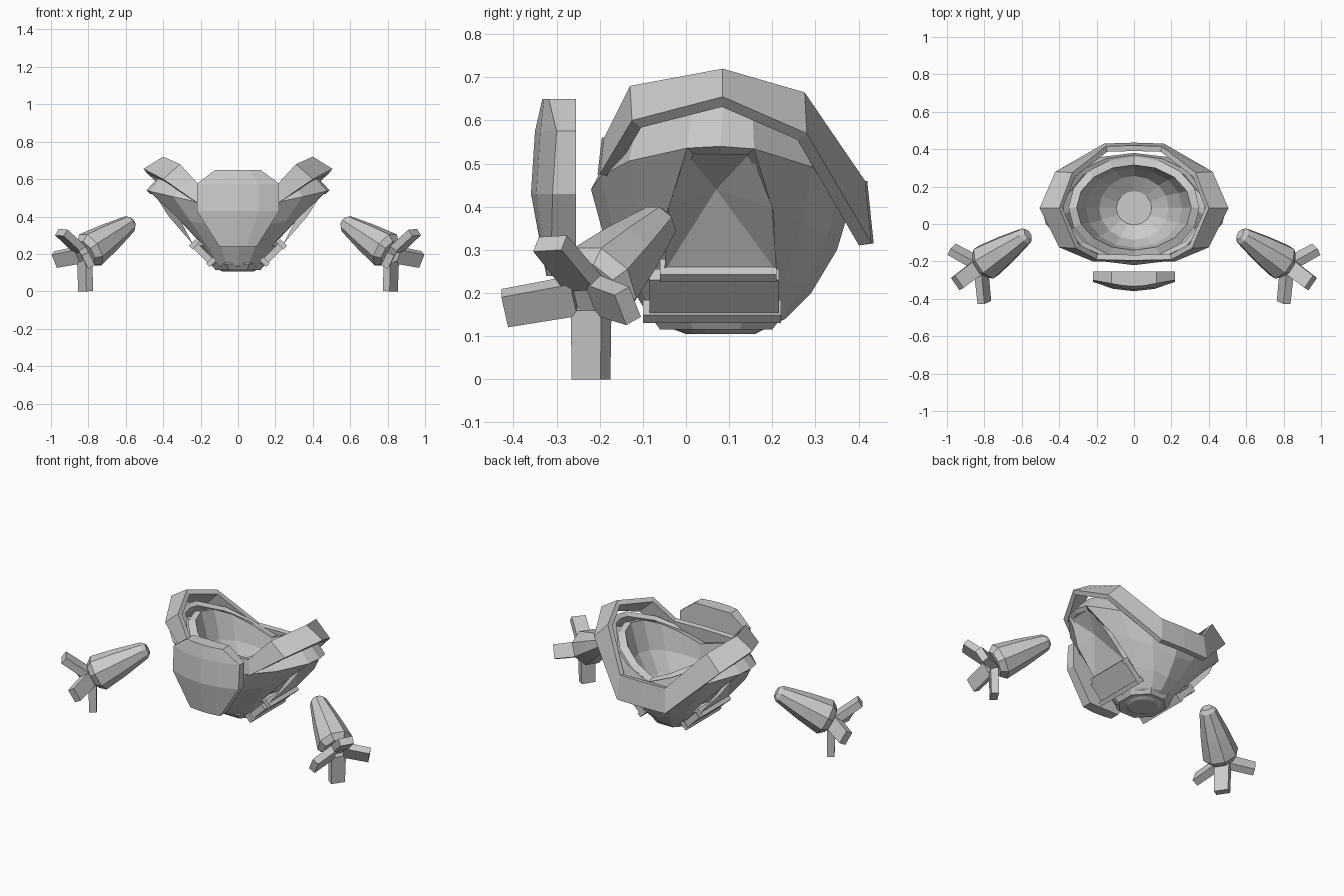
import bpy, bmesh
from math import cos, sin, radians, pi, tau
from mathutils import Vector

if "Cube" in bpy.data.objects:
    bpy.data.objects.remove(bpy.data.objects["Cube"])


def make(name, verts, faces, fix=True):
    me = bpy.data.meshes.new(name)
    me.from_pydata([tuple(v) for v in verts], [], faces)
    if fix:
        bm = bmesh.new()
        bm.from_mesh(me)
        bmesh.ops.recalc_face_normals(bm, faces=bm.faces)
        bm.to_mesh(me)
        bm.free()
    ob = bpy.data.objects.new(name, me)
    bpy.context.collection.objects.link(ob)
    return ob


def mirror(ob):
    m = ob.modifiers.new("mirror", 'MIRROR')
    m.use_clip = True
    return ob


def thicken(ob, t):
    s = ob.modifiers.new("thickness", 'SOLIDIFY')
    s.thickness = t
    s.offset = -1
    return ob


def bowl(name, rings, n, warp={}, hole=()):
    """Saddle-rimmed bowl; ring = half width, y front, y back, z side, z front, z back."""
    verts, faces = [], []
    for r, (hx, yf, yb, zs, zf, zb) in enumerate(rings):
        for j in range(n):
            a = tau * j / n
            if r in warp and j % (n // 2) in (1, n // 2 - 1):
                w = radians(warp[r])
                a = {1: w, n // 2 - 1: pi - w, n // 2 + 1: pi + w, n - 1: -w}[j]
            c, s = cos(a), sin(a)
            z0 = zb if s > 0 else zf
            verts.append((hx * c, (yf + yb) / 2 + (yb - yf) / 2 * s,
                          z0 + (zs - z0) * abs(c) ** 1.2))
    side = (0, n - 1, n // 2, n // 2 - 1)
    for r in range(len(rings) - 1):
        for j in range(n):
            if r in hole and j in side:
                continue
            k = (j + 1) % n
            faces.append((r * n + j, r * n + k, (r + 1) * n + k, (r + 1) * n + j))
    faces.append(tuple(reversed(range(n))))
    return make(name, verts, faces, False)


# outer shell with an arm opening on each side
shell = bowl("body_shell", [
    (.08, .00, .16, .105, .105, .105),
    (.14, -.08, .23, .135, .135, .14),
    (.23, -.13, .29, .25, .22, .20),
    (.36, -.19, .35, .40, .33, .30),
    (.49, -.22, .38, .54, .44, .40),
    (.40, -.20, .37, .635, .47, .44)], 16,
    {2: 38, 3: 27, 4: 15, 5: 14}, (2, 3))
thicken(shell, .03)

# inner bowl seen through the top
thicken(bowl("inner_bowl", [
    (.11, -.02, .19, .20, .20, .20),
    (.22, -.12, .29, .28, .27, .26),
    (.30, -.17, .34, .42, .37, .35),
    (.35, -.185, .36, .60, .47, .44)], 16), .045)

# recessed faceted panel inside each arm opening
mirror(make("arm_socket", [(.45, 0, .525), (.45, .15, .525), (.37, .20, .40), (.24, .21, .25),
                           (.24, -.05, .25), (.37, -.04, .40), (.34, .07, .44)],
            [(i, (i + 1) % 6, 6) for i in range(6)]))

# collar band around the opening: (upper edge, lower edge) from front to back
collar_pts = [
    ((0, -.195, .56), (0, -.205, .475)),
    ((.20, -.19, .56), (.22, -.20, .475)),
    ((.31, -.13, .68), (.40, -.125, .60)),
    ((.40, .085, .72), (.505, .085, .655)),
    ((.33, .275, .665), (.42, .28, .57)),
    ((.15, .415, .46), (.16, .43, .315)),
    ((0, .42, .46), (0, .435, .315))]
cv = [p for pair in collar_pts for p in pair]
cf = [(2 * i + 1, 2 * i + 3, 2 * i + 2, 2 * i) for i in range(len(collar_pts) - 1)]
thicken(mirror(make("collar", cv, cf, False)), .03)

# curved chest plate
rows = [(.65, .12), (.575, .22), (.43, .22), (.24, .10)]
cols = [-1, -.5, 0, .5, 1]
pv, pf = [], []
for back in (False, True):
    for z, w in rows:
        for c in cols:
            x = c * w
            y = -.255 if back else -.36 + .05 * (x / .22) ** 2 + .03 * ((z - .46) / .2) ** 2
            pv.append((x, y, z))
for off in (0, 20):
    for r in range(3):
        for c in range(4):
            i = off + r * 5 + c
            pf.append((i, i + 1, i + 6, i + 5))
edge = [0, 1, 2, 3, 4, 9, 14, 19, 18, 17, 16, 15, 10, 5]
for a, b in zip(edge, edge[1:] + edge[:1]):
    pf.append((a, b, b + 20, a + 20))
make("chest_plate", pv, pf)


def block(name, center, u, v, hu, hv, hw, taper=1.0):
    """Box with half sizes along u, v and their cross product; tapers along u."""
    u = Vector(u).normalized()
    v = Vector(v)
    v = (v - u * v.dot(u)).normalized()
    w = u.cross(v)
    vs = []
    for a in (-1, 1):
        k = taper if a > 0 else 1
        for b, c in ((-1, -1), (1, -1), (1, 1), (-1, 1)):
            vs.append(Vector(center) + u * a * hu + v * b * hv * k + w * c * hw * k)
    return make(name, vs, [(0, 1, 2, 3), (4, 5, 6, 7), (0, 1, 5, 4),
                           (1, 2, 6, 5), (2, 3, 7, 6), (3, 0, 4, 7)])


# straps hugging the shell below each arm opening
slope = (1, 0, 1)
mirror(block("side_strap", (.185, .065, .20), slope, (0, 1, 0), .06, .15, .018))
mirror(block("strap_upper_lip", (.235, .075, .252), slope, (0, 1, 0), .013, .135, .025))
mirror(block("strap_lower_lip", (.143, .06, .157), slope, (0, 1, 0), .013, .16, .025))

# rim under the body
bv, bf = [], []
for s, z in ((.85, .115), (1, .145), (.95, .17)):
    for j in range(8):
        a = tau * (j + .5) / 8
        bv.append((.155 * s * cos(a), .07 + .165 * s * sin(a), z))
for r in range(2):
    for j in range(8):
        k = (j + 1) % 8
        bf.append((r * 8 + j, r * 8 + k, r * 8 + 8 + k, r * 8 + 8 + j))
bf += [tuple(range(8)), tuple(range(16, 24))]
make("bottom_rim", bv, bf)

# detached forearms, tapered along their axis
start, end = Vector((.567, -.055, .37)), Vector((.815, -.22, .205))
axis = (end - start).normalized()
side = axis.cross(Vector((0, 0, 1))).normalized()
up = side.cross(axis)
n = 8
av, af = [], []
stations = [(0, .03), (.06, .048), (.5, .08), (.9, .102), (1.0, .075)]
for t, r in stations:
    for j in range(n):
        a = tau * (j + .5) / n
        av.append(start.lerp(end, t) + side * r * cos(a) + up * r * sin(a))
for i in range(len(stations) - 1):
    for j in range(n):
        k = (j + 1) % n
        af.append((i * n + j, i * n + k, i * n + n + k, i * n + n + j))
af += [tuple(range(n)), tuple(range(len(av) - n, len(av)))]
mirror(make("forearm", av, af))

# four flat fingers splayed around the wrist
hub = Vector((.82, -.22, .20))
tips = [(.80, -.42, .165), (.975, -.135, .17), (.945, -.315, .315), (.815, -.22, .0)]
for i, tip in enumerate(tips):
    tip = Vector(tip)
    d = tip - hub
    mirror(block("finger_%d" % (i + 1), hub + d * .6, d, d.cross(axis),
                 d.length * .4, .042, .022, .95))
